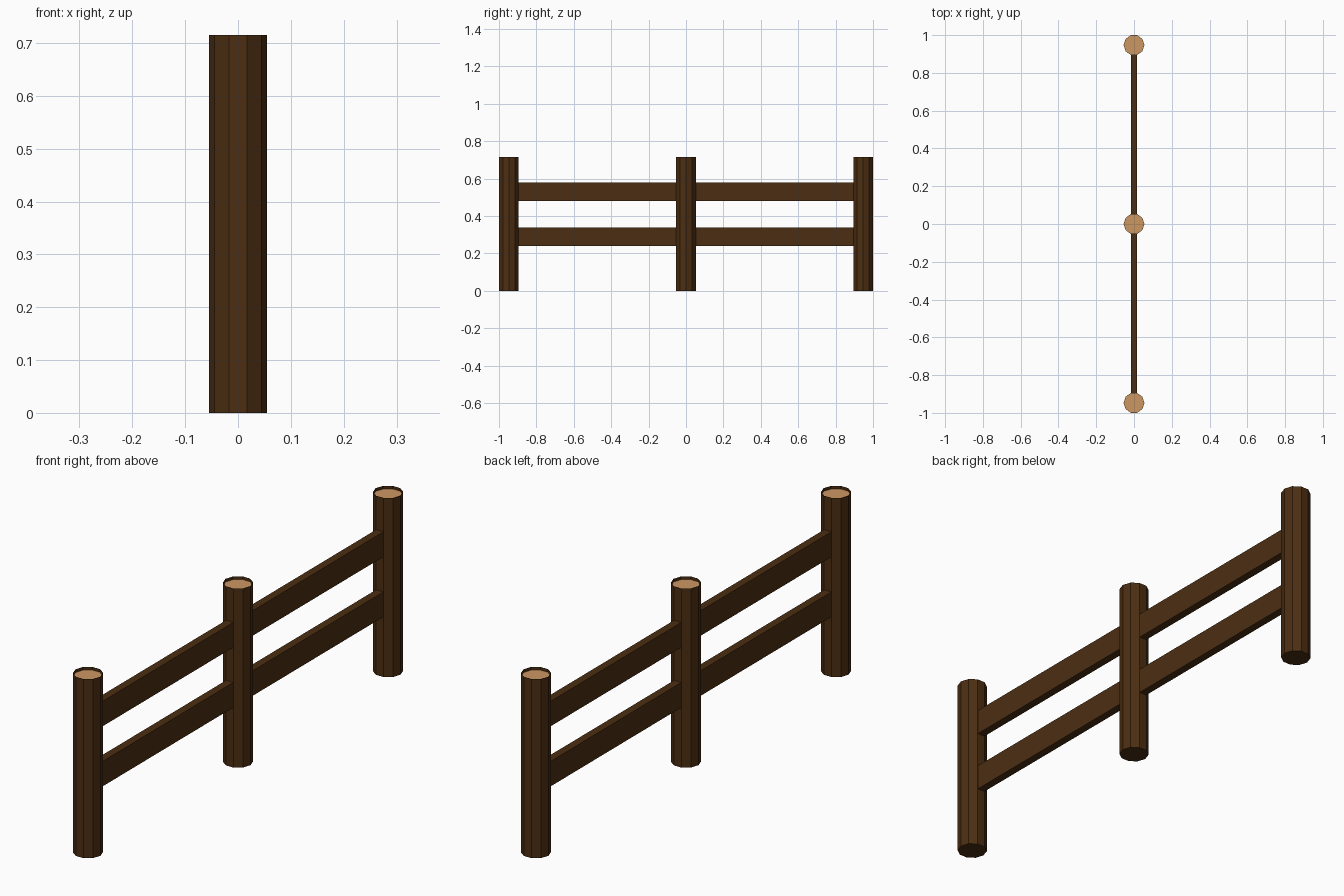
import bpy, bmesh, math

if "Cube" in bpy.data.objects:
    bpy.data.objects.remove(bpy.data.objects["Cube"])


def material(name, color):
    m = bpy.data.materials.new(name)
    m.diffuse_color = (*color, 1)
    m.use_nodes = True
    m.node_tree.nodes["Principled BSDF"].inputs["Base Color"].default_value = m.diffuse_color
    return m


BARK = material("dark brown wood", (0.072, 0.027, 0.006))
CUT = material("tan cut wood", (0.60, 0.31, 0.12))

RADIUS, HEIGHT, SPACING = 0.055, 0.715, 0.947


def finish(bm, name, mats):
    me = bpy.data.meshes.new(name)
    bm.to_mesh(me)
    bm.free()
    for m in mats:
        me.materials.append(m)
    ob = bpy.data.objects.new(name, me)
    bpy.context.collection.objects.link(ob)
    return ob


# ten-sided log post with a slightly sunken pale top
def post(name, y):
    bm = bmesh.new()
    ring = [bm.verts.new((RADIUS * math.cos(math.tau * i / 10),
                          y + RADIUS * math.sin(math.tau * i / 10), 0)) for i in range(10)]
    base = bm.faces.new(ring)
    up = bmesh.ops.extrude_face_region(bm, geom=[base], use_keep_orig=True)["geom"]
    top = next(g for g in up if isinstance(g, bmesh.types.BMFace))
    bmesh.ops.translate(bm, verts=top.verts, vec=(0, 0, HEIGHT))
    bmesh.ops.recalc_face_normals(bm, faces=bm.faces)
    bmesh.ops.inset_region(bm, faces=[top], thickness=0.001)
    sunk = bmesh.ops.extrude_discrete_faces(bm, faces=[top])["faces"][0]
    bmesh.ops.translate(bm, verts=sunk.verts, vec=(0, 0, -0.012))
    sunk.material_index = 1
    return finish(bm, name, [BARK, CUT])


# flat plank between two posts
def rail(name, y0, y1, z):
    bm = bmesh.new()
    bmesh.ops.create_cube(bm, size=1)
    bmesh.ops.scale(bm, verts=bm.verts, vec=(0.032, y1 - y0, 0.1))
    bmesh.ops.translate(bm, verts=bm.verts, vec=(0, (y0 + y1) / 2, z))
    return finish(bm, name, [BARK])


for label, y in (("front", -SPACING), ("middle", 0), ("back", SPACING)):
    post(label + "_post", y)

for level, z in (("lower", 0.29), ("upper", 0.53)):
    rail(level + "_front_rail", -SPACING + 0.02, -0.02, z)
    rail(level + "_back_rail", 0.02, SPACING - 0.02, z)
